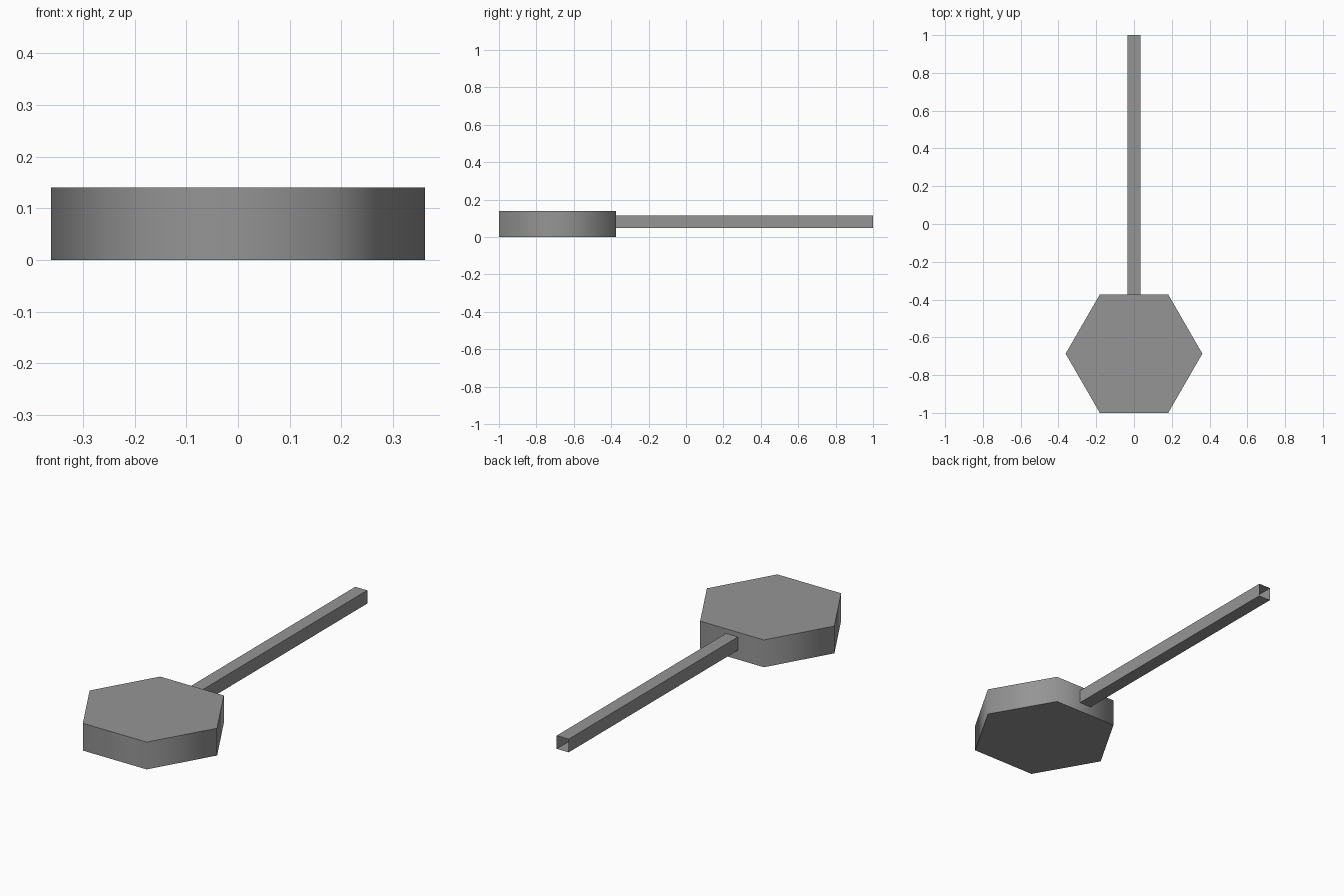
import bpy
import bmesh
import math
from mathutils import Matrix

cube = bpy.data.objects.get("Cube")
if cube:
    bpy.data.objects.remove(cube, do_unlink=True)

# Plain grey for the whole model
grey = bpy.data.materials.new("mid_grey")
grey.use_nodes = True
colour = (0.3, 0.3, 0.3, 1)
grey.diffuse_color = colour
grey.node_tree.nodes["Principled BSDF"].inputs["Base Color"].default_value = colour

RADIUS, HEIGHT = 0.362, 0.14
APOTHEM = RADIUS * math.cos(math.pi / 6)
HEAD_Y = APOTHEM - 1


def add_prism(name, sides, radius, depth, matrix, capped):
    """Regular prism along its local z axis, open-ended unless capped."""
    bm = bmesh.new()
    bmesh.ops.create_cone(bm, cap_ends=capped, segments=sides, radius1=radius,
                          radius2=radius, depth=depth, matrix=matrix)
    mesh = bpy.data.meshes.new(name)
    bm.to_mesh(mesh)
    bm.free()
    mesh.materials.append(grey)
    obj = bpy.data.objects.new(name, mesh)
    bpy.context.collection.objects.link(obj)
    return obj


# Hexagonal head with corners on the x axis, soft sides and flat caps
head = add_prism("head", 6, RADIUS, HEIGHT,
                 Matrix.Translation((0, HEAD_Y, HEIGHT / 2))
                 @ Matrix.Rotation(math.pi / 6, 4, "Z"), True)
xs = [v.co.x for v in head.data.vertices]
if max(xs) < RADIUS - 0.01:
    head.data.transform(Matrix.Translation((0, HEAD_Y, 0))
                        @ Matrix.Rotation(math.pi / 6, 4, "Z")
                        @ Matrix.Translation((0, -HEAD_Y, 0)))
bpy.ops.object.select_all(action="DESELECT")
head.select_set(True)
bpy.context.view_layer.objects.active = head
bpy.ops.object.shade_smooth_by_angle(angle=math.radians(75))

# Hollow square handle, open at the far end
start = HEAD_Y + APOTHEM
length = 1 - start
handle = add_prism("handle", 4, 0.034 * math.sqrt(2), length,
                   Matrix.Translation((0, start + length / 2, 0.082))
                   @ Matrix.Rotation(math.pi / 2, 4, "X")
                   @ Matrix.Rotation(math.pi / 4, 4, "Z"), False)
